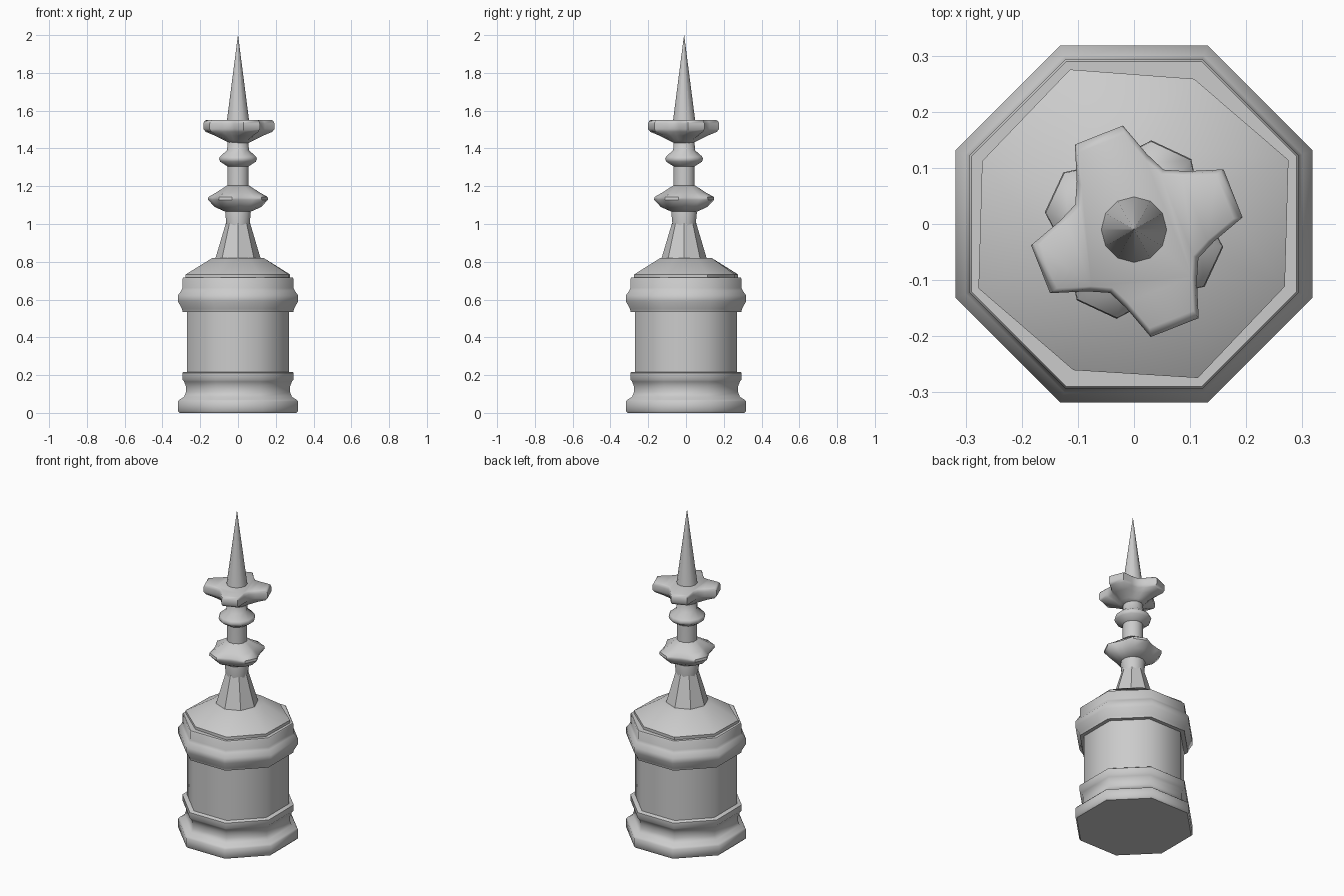
import bpy, bmesh, math

cube = bpy.data.objects.get("Cube")
if cube:
    bpy.data.objects.remove(cube, do_unlink=True)

# One plain stone colour for everything
stone = bpy.data.materials.new("stone_grey")
stone.use_nodes = True
GREY = (0.6, 0.6, 0.6, 1.0)
stone.diffuse_color = GREY
stone.node_tree.nodes["Principled BSDF"].inputs["Base Color"].default_value = GREY


def regular(n, turn=0.0):
    """Even polygon outline as (angle in degrees, radius factor)."""
    return [(turn + 360 * i / n, 1.0) for i in range(n)]


def cross(turn):
    """Four blunt arms with curved valleys between them."""
    quarter = [(-14, 1.0), (14, 1.0), (29, 0.73), (45, 0.63), (61, 0.73)]
    return [(turn + 90 * q + a, f) for q in range(4) for a, f in quarter]


def stack(name, outline, profile, centre=(0, 0), smooth=50):
    """Loft an outline through (radius, height, outline strength) rings."""
    bm = bmesh.new()
    rings = []
    for r, z, strength in profile:
        ring = []
        for a, f in outline:
            rad = r * (1 + (f - 1) * strength)
            t = math.radians(a)
            ring.append(bm.verts.new((centre[0] + rad * math.cos(t),
                                      centre[1] + rad * math.sin(t), z)))
        rings.append(ring)
    n = len(outline)
    for low, high in zip(rings, rings[1:]):
        for i in range(n):
            j = (i + 1) % n
            bm.faces.new((low[i], low[j], high[j], high[i]))
    bm.faces.new(rings[0][::-1])
    bm.faces.new(rings[-1])
    bmesh.ops.remove_doubles(bm, verts=bm.verts, dist=1e-5)
    bmesh.ops.recalc_face_normals(bm, faces=bm.faces)
    mesh = bpy.data.meshes.new(name)
    bm.to_mesh(mesh)
    bm.free()
    mesh.materials.append(stone)
    ob = bpy.data.objects.new(name, mesh)
    bpy.context.collection.objects.link(ob)
    if smooth:
        bpy.ops.object.select_all(action='DESELECT')
        ob.select_set(True)
        bpy.context.view_layer.objects.active = ob
        bpy.ops.object.shade_smooth_by_angle(angle=math.radians(smooth))
    return ob


def tiers(*points):
    """Octagon profile given by half-width across the flats."""
    return [(w / math.cos(math.pi / 8), z, 1) for w, z in points]


def plain(*points):
    return [(r, z, 0) for r, z in points]


octagon = regular(8, 22.5)
AXIS = (0.0, -0.01)  # the finial stands slightly forward

# Drum: plinth, body and collar
stack("plinth", octagon, tiers(
    (0.310, 0.0), (0.318, 0.010), (0.318, 0.060), (0.310, 0.070),
    (0.285, 0.085), (0.276, 0.110), (0.276, 0.140), (0.285, 0.165),
    (0.295, 0.178), (0.295, 0.212), (0.290, 0.216)))
stack("drum_body", octagon, tiers((0.270, 0.20), (0.270, 0.55)))
stack("collar", octagon, tiers(
    (0.293, 0.535), (0.296, 0.550), (0.318, 0.590), (0.318, 0.622),
    (0.300, 0.648), (0.294, 0.662), (0.294, 0.710), (0.290, 0.716)))

# Roof: slightly uneven octagon eave blending to an even top
eave = [(22.5 + 45 * i, f) for i, f in enumerate(
    (0.298, 0.280, 0.298, 0.293, 0.300, 0.282, 0.297, 0.291))]
stack("roof", eave, [(1.0, 0.712, 1), (1.0, 0.733, 1)]
      + [(0.147, 0.820, 0)])

# Faceted neck above the roof
stack("neck", regular(8), plain((0.122, 0.810), (0.064, 1.005)), AXIS, smooth=0)

# Turned stem with a small ring
stack("stem", regular(12, 15), plain(
    (0.063, 0.99), (0.070, 1.06), (0.060, 1.12), (0.058, 1.20), (0.058, 1.305),
    (0.098, 1.330), (0.104, 1.345), (0.098, 1.358), (0.060, 1.390),
    (0.056, 1.45)), AXIS)

# Lower lobed knob
stack("lower_knob", cross(-25), [
    (0.068, 1.065, 0), (0.125, 1.090, 0.45), (0.162, 1.128, 0.55),
    (0.160, 1.143, 0.55), (0.120, 1.165, 0.45), (0.056, 1.205, 0)], AXIS)

# Four-armed flower
stack("flower", cross(21.5), [
    (0.050, 1.428, 0), (0.078, 1.442, 0.3), (0.130, 1.468, 0.8),
    (0.178, 1.488, 1), (0.190, 1.503, 1), (0.190, 1.532, 1),
    (0.184, 1.545, 1), (0.174, 1.550, 1)], (0.005, -0.013))

# Spire
stack("spire", regular(12), plain((0.059, 1.545), (0.0004, 2.0)), AXIS, smooth=40)
